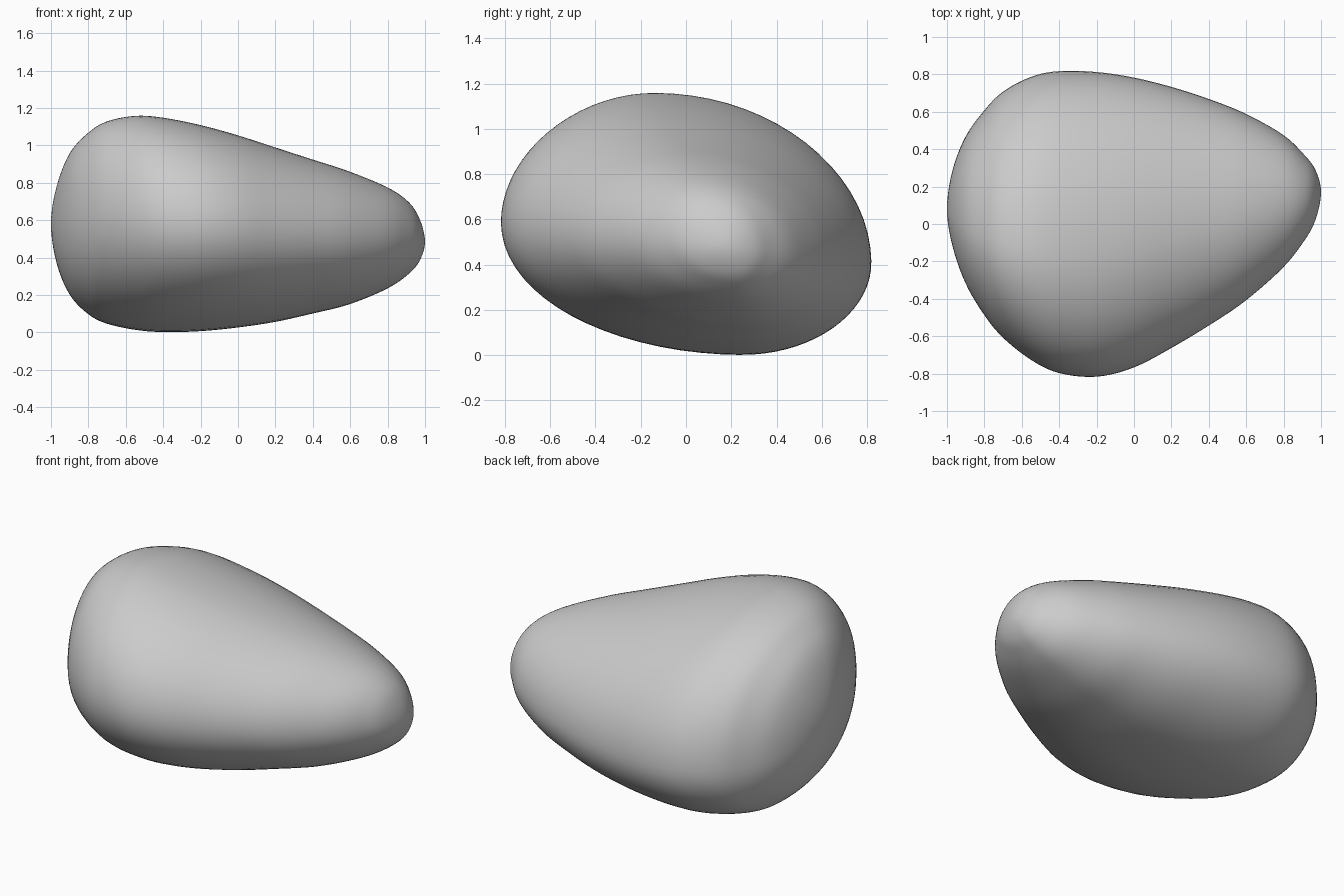
import bpy, bmesh
from math import sin, cos, pi

if "Cube" in bpy.data.objects:
    bpy.data.objects.remove(bpy.data.objects["Cube"])

# Silhouette stations along x: x, y front, y back, z bottom, z top
STATIONS = [
    (-1.00, 0.08, 0.08, 0.58, 0.58),
    (-0.97, -0.12, 0.29, 0.37, 0.78),
    (-0.90, -0.32, 0.47, 0.20, 0.96),
    (-0.80, -0.49, 0.61, 0.095, 1.07),
    (-0.70, -0.61, 0.71, 0.045, 1.13),
    (-0.55, -0.73, 0.79, 0.012, 1.16),
    (-0.40, -0.80, 0.82, 0.00, 1.15),
    (-0.20, -0.82, 0.815, 0.005, 1.11),
    (0.00, -0.77, 0.785, 0.025, 1.055),
    (0.20, -0.665, 0.735, 0.055, 0.99),
    (0.40, -0.545, 0.67, 0.10, 0.925),
    (0.60, -0.41, 0.59, 0.15, 0.86),
    (0.80, -0.23, 0.475, 0.235, 0.775),
    (0.91, -0.09, 0.37, 0.31, 0.70),
    (0.97, 0.02, 0.29, 0.38, 0.61),
    (1.00, 0.17, 0.17, 0.485, 0.485),
]
STEPS, SEGS = 5, 72


def mirror(s):
    # Past the pole the profile continues on the opposite side
    return (s[0], s[2], s[1], s[4], s[3])


def catmull(p0, p1, p2, p3, t):
    return [0.5 * (2 * b + (c - a) * t + (2 * a - 5 * b + 4 * c - d) * t * t
                   + (3 * b - a - 3 * c + d) * t ** 3)
            for a, b, c, d in zip(p0, p1, p2, p3)]


def section(s):
    # Skewed oval: four quarter ellipses joined at the extreme points
    x, y0, y1, z0, z1 = s
    k = (x + 1) / 2
    y_top = y0 + (y1 - y0) * (0.37 + 0.10 * k)
    y_bot = y0 + (y1 - y0) * (0.64 + 0.02 * k)
    z_front = z0 + (z1 - z0) * 0.52
    z_back = z0 + (z1 - z0) * (0.34 + 0.06 * k)
    for i in range(SEGS):
        a = 2 * pi * i / SEGS
        c, n = cos(a), sin(a)
        cy = y_top if n >= 0 else y_bot
        cz = z_back if c >= 0 else z_front
        y = cy + c * ((y1 - cy) if c >= 0 else (cy - y0))
        z = cz + n * ((z1 - cz) if n >= 0 else (cz - z0))
        yield (x, y, z)


# Loft the stone through the smoothed stations
pts = [mirror(STATIONS[1])] + STATIONS + [mirror(STATIONS[-2])]
profiles = [catmull(*pts[i:i + 4], j / STEPS)
            for i in range(len(STATIONS) - 1) for j in range(STEPS)]

bm = bmesh.new()
rings = [[bm.verts.new(p) for p in section(s)] for s in profiles[1:]]
for r, q in zip(rings, rings[1:]):
    for i in range(SEGS):
        j = (i + 1) % SEGS
        bm.faces.new((r[i], r[j], q[j], q[i]))

# Close both ends with a fan to the pole
for ring, s in ((rings[0], STATIONS[0]), (rings[-1], STATIONS[-1])):
    pole = bm.verts.new((s[0], s[1], s[3]))
    for i in range(SEGS):
        bm.faces.new((pole, ring[i], ring[(i + 1) % SEGS]))

# Soften the joins between the quarter arcs
for _ in range(3):
    bmesh.ops.smooth_vert(bm, verts=[v for r in rings[4:-4] for v in r], factor=0.5,
                          use_axis_x=False, use_axis_y=True, use_axis_z=True)
bmesh.ops.recalc_face_normals(bm, faces=bm.faces)
for f in bm.faces:
    f.smooth = True

mesh = bpy.data.meshes.new("stone")
bm.to_mesh(mesh)
bm.free()
stone = bpy.data.objects.new("stone", mesh)
bpy.context.collection.objects.link(stone)
